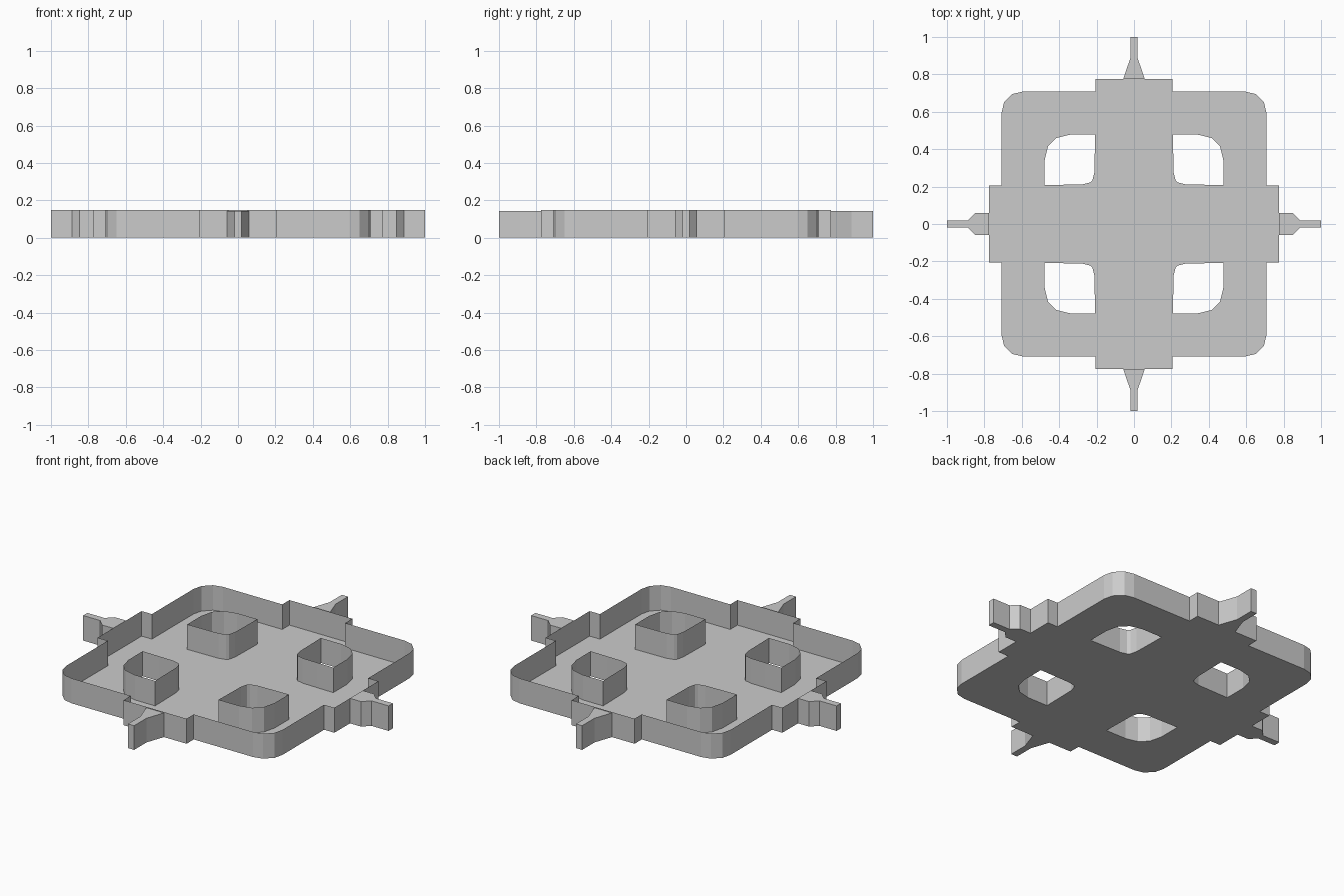
import bpy, bmesh

if "Cube" in bpy.data.objects:
    bpy.data.objects.remove(bpy.data.objects["Cube"])

H = 0.148  # wall height


def make_object(name, bm):
    me = bpy.data.meshes.new(name)
    bm.to_mesh(me)
    bm.free()
    ob = bpy.data.objects.new(name, me)
    bpy.context.scene.collection.objects.link(ob)
    return ob


def add_loop(bm, pts):
    vs = [bm.verts.new((x, y, 0)) for x, y in pts]
    return [bm.edges.new((vs[i], vs[(i + 1) % len(vs)])) for i in range(len(vs))]


def rot(p, n):
    x, y = p
    for _ in range(n):
        x, y = -y, x
    return (x, y)


# One quarter of the tray outline, and one rounded window
quarter = [(0.775, -0.206), (0.775, 0.206), (0.708, 0.206), (0.708, 0.595),
           (0.695, 0.65), (0.65, 0.695), (0.595, 0.708), (0.206, 0.708)]
outline = [rot(p, n) for n in range(4) for p in quarter]
window = [(0.478, 0.208), (0.478, 0.34), (0.46, 0.415), (0.415, 0.46),
          (0.34, 0.478), (0.208, 0.478), (0.21, 0.37), (0.212, 0.275),
          (0.222, 0.235), (0.235, 0.222), (0.275, 0.212), (0.37, 0.21)]
windows = [[rot(p, n) for p in window] for n in range(4)]

# Floor plate with four windows cut through it
bm = bmesh.new()
edges = add_loop(bm, outline)
for w in windows:
    edges += add_loop(bm, w)
bmesh.ops.triangle_fill(bm, use_beauty=True, edges=edges, normal=(0, 0, 1))
make_object("floor", bm)


# Thin upright walls around the rim and each window
def wall(name, pts):
    bm = bmesh.new()
    e = add_loop(bm, pts)
    ret = bmesh.ops.extrude_edge_only(bm, edges=e)
    up = [g for g in ret["geom"] if isinstance(g, bmesh.types.BMVert)]
    bmesh.ops.translate(bm, verts=up, vec=(0, 0, H))
    bmesh.ops.recalc_face_normals(bm, faces=bm.faces)
    make_object(name, bm)


wall("rim_wall", outline)
for i, w in enumerate(windows):
    wall(f"window_wall_{i + 1}", w)


# Pointed tabs: the side pair has a short straight base, the front/back pair tapers at once
def tab(name, half, n, h):
    pts = half + [(x, -y) for x, y in reversed(half)]
    bm = bmesh.new()
    f = bm.faces.new([bm.verts.new((*rot(p, n), 0)) for p in pts])
    ret = bmesh.ops.extrude_face_region(bm, geom=[f])
    up = [g for g in ret["geom"] if isinstance(g, bmesh.types.BMVert)]
    bmesh.ops.translate(bm, verts=up, vec=(0, 0, h))
    bmesh.ops.recalc_face_normals(bm, faces=bm.faces)
    make_object(name, bm)


side = [(0.775, 0.06), (0.848, 0.06), (0.888, 0.02), (1.0, 0.02)]
end = [(0.775, 0.058), (0.885, 0.02), (1.0, 0.02)]
for n, name in enumerate(["right_tab", "back_tab", "left_tab", "front_tab"]):
    tab(name, end if n % 2 else side, n, 0.143 if n % 2 else H)
